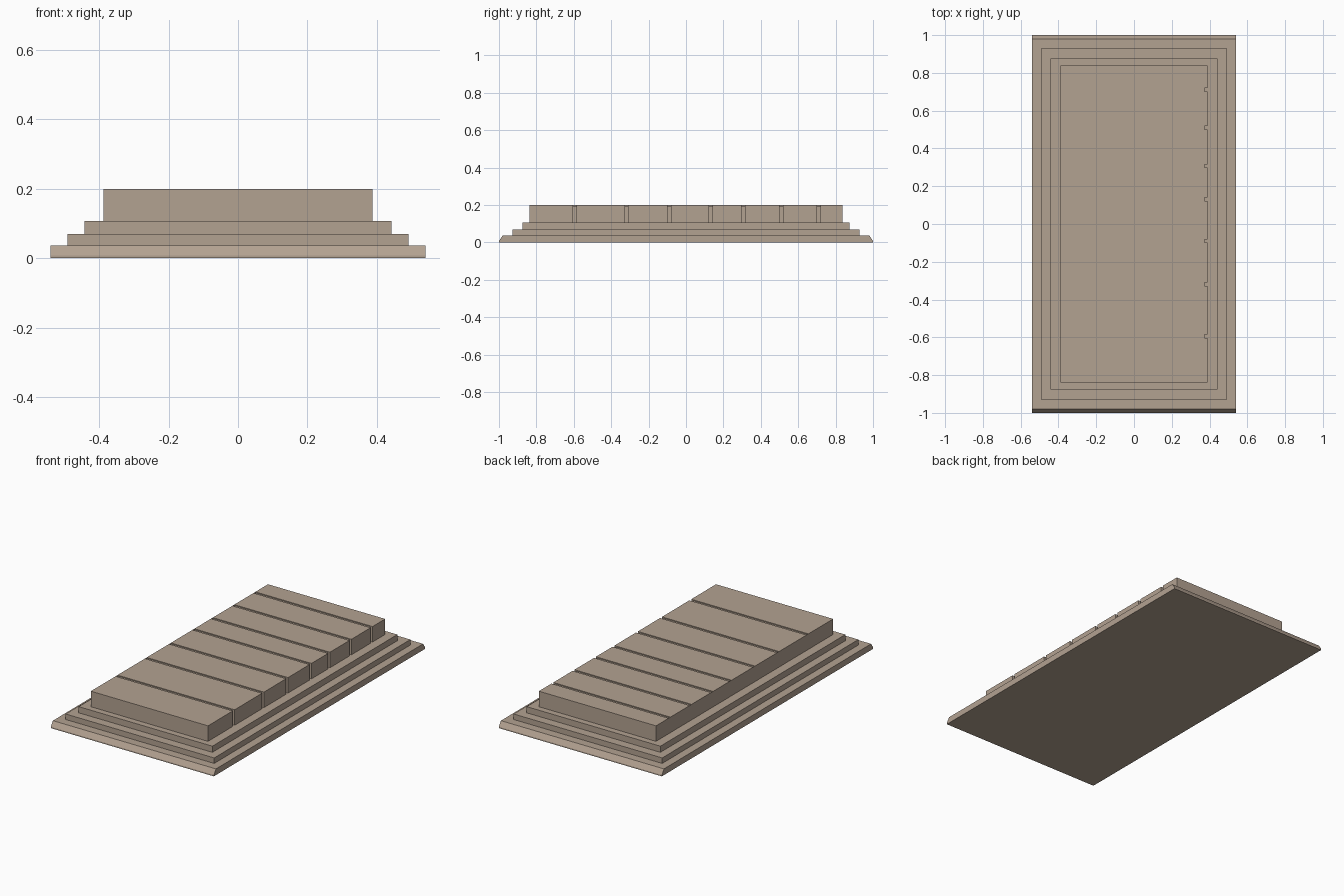
import bpy, bmesh

if "Cube" in bpy.data.objects:
    bpy.data.objects.remove(bpy.data.objects["Cube"])

stone = bpy.data.materials.new("tan_stone")
stone.diffuse_color = (0.45, 0.36, 0.285, 1)
stone.use_nodes = True
stone.node_tree.nodes["Principled BSDF"].inputs["Base Color"].default_value = stone.diffuse_color


def make_object(name, bm):
    bmesh.ops.recalc_face_normals(bm, faces=bm.faces[:])
    mesh = bpy.data.meshes.new(name)
    bm.to_mesh(mesh)
    bm.free()
    mesh.materials.append(stone)
    obj = bpy.data.objects.new(name, mesh)
    bpy.context.collection.objects.link(obj)
    return obj


def extrude_profile(bm, points, shift):
    """Fill a closed outline and sweep it along the shift vector."""
    face = bm.faces.new([bm.verts.new(p) for p in points])
    new = bmesh.ops.extrude_face_region(bm, geom=[face])["geom"]
    verts = [v for v in new if isinstance(v, bmesh.types.BMVert)]
    bmesh.ops.translate(bm, verts=verts, vec=shift)


def slab(name, x, y, z0, z1):
    bm = bmesh.new()
    extrude_profile(bm, [(-x, -y, z0), (x, -y, z0), (x, y, z0), (-x, y, z0)], (0, 0, z1 - z0))
    return make_object(name, bm)


# Base plate with sloping short ends
bm = bmesh.new()
outline = [(-1, 0), (1, 0), (1, 0.008), (0.98, 0.037), (-0.98, 0.037), (-1, 0.008)]
extrude_profile(bm, [(-0.54, y, z) for y, z in outline], (1.08, 0, 0))
make_object("base_plate", bm)

# Stepped tiers
slab("lower_step", 0.492, 0.928, 0.037, 0.07)
slab("upper_step", 0.443, 0.875, 0.07, 0.107)
top = slab("top_block", 0.388, 0.838, 0.107, 0.2)

# Thin grooves across the top, running down the right side
bm = bmesh.new()
groove = [(-0.385, 0.194), (0.374, 0.194), (0.374, 0.09), (0.42, 0.09), (0.42, 0.22), (-0.385, 0.22)]
for y in (-0.595, -0.318, -0.09, 0.132, 0.307, 0.51, 0.71):
    extrude_profile(bm, [(x, y - 0.009, z) for x, z in groove], (0, 0.018, 0))
cutter = make_object("groove_cutter", bm)
cutter.hide_render = True
cutter.hide_viewport = True

cut = top.modifiers.new("grooves", 'BOOLEAN')
cut.operation = 'DIFFERENCE'
cut.solver = 'EXACT'
cut.object = cutter
